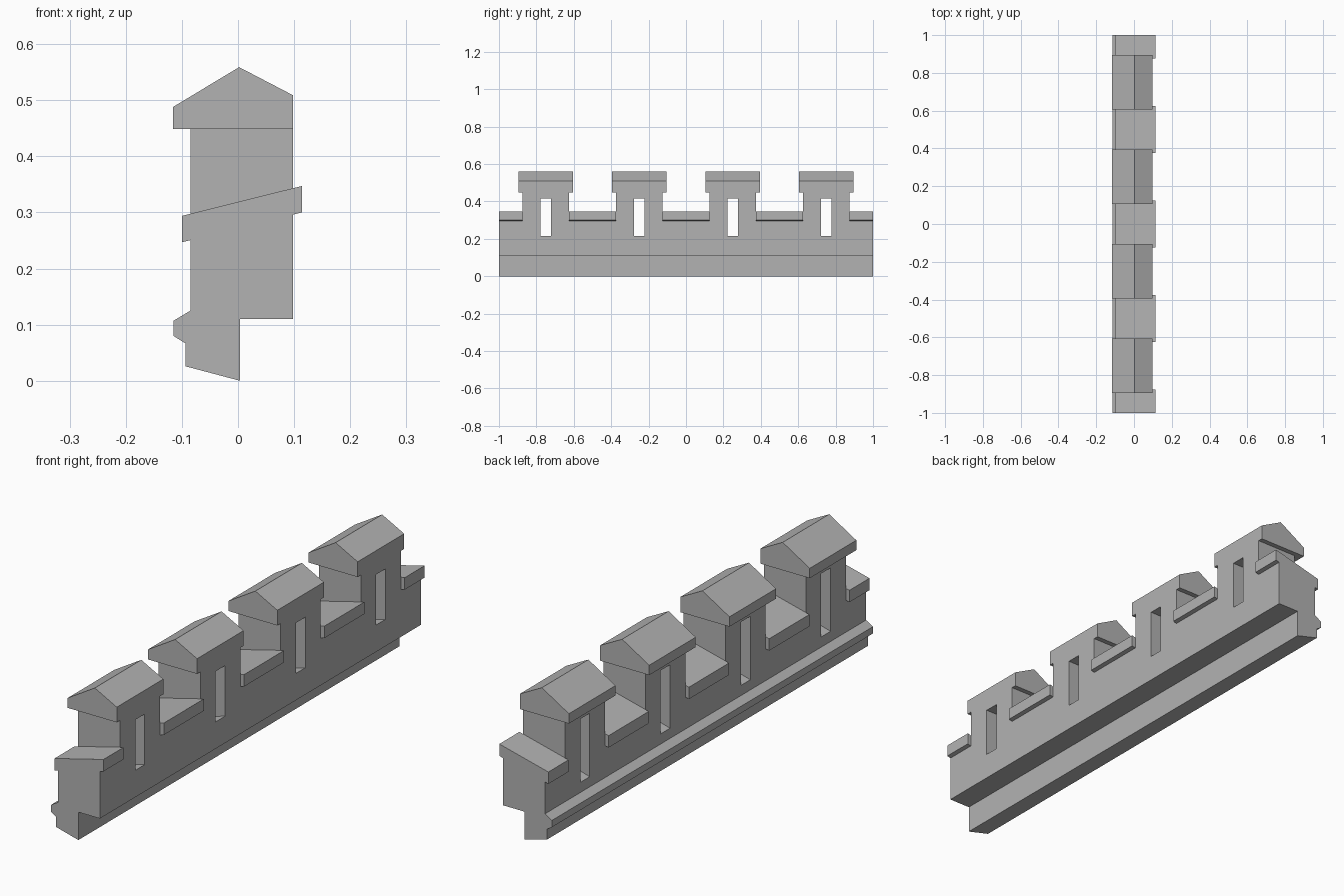
import bpy
import bmesh

cube = bpy.data.objects.get("Cube")
if cube:
    bpy.data.objects.remove(cube, do_unlink=True)

stone = bpy.data.materials.new("grey_stone")
stone.use_nodes = True
GREY = (0.45, 0.45, 0.45, 1)
stone.diffuse_color = GREY
stone.node_tree.nodes["Principled BSDF"].inputs["Base Color"].default_value = GREY

BACK, FACE = -0.085, 0.098        # the two wall faces in x
MERLONS = (-0.75, -0.25, 0.25, 0.75)
HALF_BODY, HALF_CAP, HALF_SLIT = 0.125, 0.145, 0.029
WALL_TOP = 0.449


def extrude(name, profile, y0, y1):
    """Solid prism: an (x, z) outline swept along y."""
    bm = bmesh.new()
    face = bm.faces.new([bm.verts.new((x, y0, z)) for x, z in profile])
    swept = bmesh.ops.extrude_face_region(bm, geom=[face])["geom"]
    verts = [v for v in swept if isinstance(v, bmesh.types.BMVert)]
    bmesh.ops.translate(bm, verts=verts, vec=(0, y1 - y0, 0))
    bmesh.ops.recalc_face_normals(bm, faces=bm.faces[:])
    mesh = bpy.data.meshes.new(name)
    bm.to_mesh(mesh)
    bm.free()
    mesh.materials.append(stone)
    obj = bpy.data.objects.new(name, mesh)
    bpy.context.collection.objects.link(obj)
    return obj


def ledge_top(x):
    return 0.294 + 0.249 * (x + 0.1)


def ledge_base(x):
    return ledge_top(x) - 0.047


# Wall with its foot and the rounded-off string course on the back
wall = extrude("wall", [
    (0.004, 0), (0.004, 0.11), (FACE, 0.11), (FACE, WALL_TOP),
    (BACK, WALL_TOP), (BACK, 0.125), (-0.115, 0.107), (-0.115, 0.08),
    (-0.094, 0.067), (-0.094, 0.026)], -1, 1)

cutters = []

# Gaps between the merlons, each finished with a sloping ledge
starts = [-1] + [m + HALF_BODY for m in MERLONS]
ends = [m - HALF_BODY for m in MERLONS] + [1]
for i, (a, b) in enumerate(zip(starts, ends)):
    pad_a = 0.1 if a == -1 else 0
    pad_b = 0.1 if b == 1 else 0
    cutters.append(extrude(f"gap_cutter_{i + 1}", [
        (-0.2, ledge_base(-0.2)), (0.2, ledge_base(0.2)),
        (0.2, 0.6), (-0.2, 0.6)], a - pad_a, b + pad_b))
    extrude(f"ledge_{i + 1}", [
        (-0.1, ledge_base(-0.1)), (0.114, ledge_base(0.114)),
        (0.114, ledge_top(0.114)), (-0.1, ledge_top(-0.1))], a, b)

# Arrow slits with a sill falling to the back, and gabled merlon caps
for i, y in enumerate(MERLONS):
    cutters.append(extrude(f"slit_cutter_{i + 1}", [
        (BACK - 0.04, 0.154), (FACE + 0.04, 0.227),
        (FACE + 0.04, 0.415), (BACK - 0.04, 0.415)],
        y - HALF_SLIT, y + HALF_SLIT))
    extrude(f"merlon_cap_{i + 1}", [
        (-0.116, WALL_TOP), (FACE, WALL_TOP), (FACE, 0.509),
        (0.002, 0.559), (-0.116, 0.488)], y - HALF_CAP, y + HALF_CAP)

for cutter in cutters:
    cutter.hide_render = True
    cutter.hide_set(True)
    cut = wall.modifiers.new(cutter.name, "BOOLEAN")
    cut.operation = "DIFFERENCE"
    cut.solver = "EXACT"
    cut.object = cutter

# Bake the cuts into the wall and discard the cutters
bpy.context.view_layer.update()
graph = bpy.context.evaluated_depsgraph_get()
baked = bpy.data.meshes.new_from_object(wall.evaluated_get(graph))
wall.modifiers.clear()
wall.data = baked
for cutter in cutters:
    bpy.data.objects.remove(cutter, do_unlink=True)
